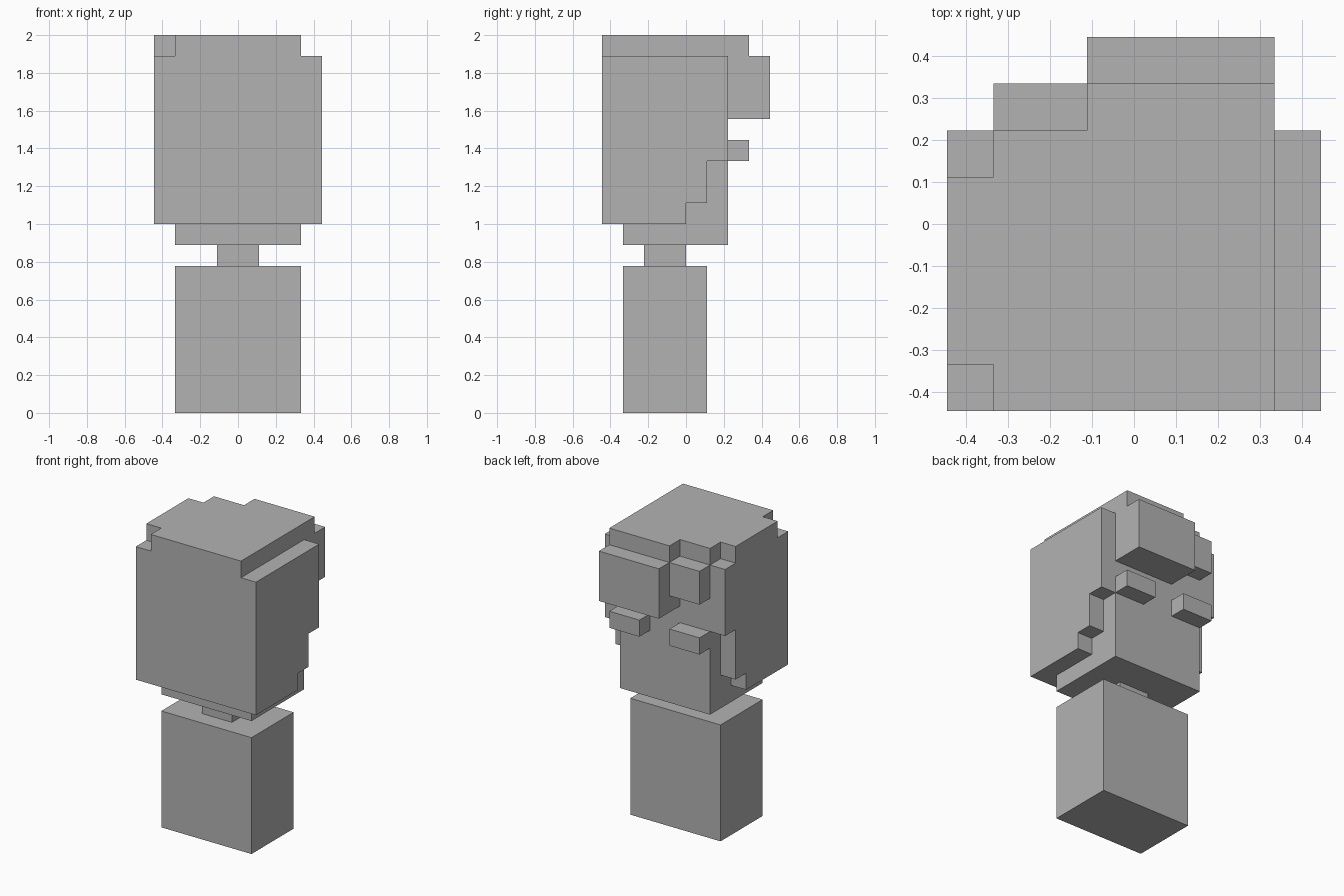
import bpy
import bmesh
from mathutils import Vector

old = bpy.data.objects.get("Cube")
if old:
    bpy.data.objects.remove(old, do_unlink=True)

U = 1 / 9  # one block of the grid

GREY = (0.45, 0.45, 0.45, 1)
grey = bpy.data.materials.new("plain grey")
grey.use_nodes = True
grey.diffuse_color = GREY
grey.node_tree.nodes["Principled BSDF"].inputs["Base Color"].default_value = GREY


def prism(name, axis, outline, low, high):
    """Extrude a flat outline along x or z, from low to high in blocks."""
    bm = bmesh.new()
    if axis == "x":
        points = [Vector((low, a, b)) for a, b in outline]
        step = Vector((high - low, 0, 0))
    else:
        points = [Vector((a, b, low)) for a, b in outline]
        step = Vector((0, 0, high - low))
    face = bm.faces.new([bm.verts.new(p * U) for p in points])
    new = bmesh.ops.extrude_face_region(bm, geom=[face], use_keep_orig=True)["geom"]
    moved = [v for v in new if isinstance(v, bmesh.types.BMVert)]
    bmesh.ops.translate(bm, verts=moved, vec=step * U)
    bmesh.ops.recalc_face_normals(bm, faces=bm.faces)
    mesh = bpy.data.meshes.new(name)
    bm.to_mesh(mesh)
    bm.free()
    mesh.materials.append(grey)
    obj = bpy.data.objects.new(name, mesh)
    bpy.context.collection.objects.link(obj)
    return obj


def box(name, x, y, z):
    corners = [(x[0], y[0]), (x[1], y[0]), (x[1], y[1]), (x[0], y[1])]
    return prism(name, "z", corners, *z)


# Body, neck and head
box("body", (-3, 3), (-3, 1), (0, 7))
box("neck", (-1, 1), (-2, 0), (7, 8))
box("head", (-3, 3), (-3, 2), (8, 17))

# Small blocks on the face
for side, x in (("left", (1, 3)), ("right", (-3, -1))):
    box(side + "_face_block", x, (2, 3), (12, 13))

# Hair: back sheet and crown
box("hair_back", (-3, 3), (-4, -3), (9, 17))
prism("hair_crown", "z",
      [(-3, -4), (3, -4), (3, 3), (-1, 3), (-1, 2), (-3, 2)], 17, 18)

# Hair: stepped side panels, the right one with a raised top
steps = [(-4, 9), (0, 9), (0, 10), (1, 10)]
prism("hair_left_side", "x",
      steps + [(1, 12), (2, 12), (2, 17), (-4, 17)], 3, 4)
prism("hair_right_side", "x",
      steps + [(1, 13), (2, 13), (2, 17), (1, 17), (1, 18),
               (-3, 18), (-3, 17), (-4, 17)], -4, -3)

# Hair: fringe over the face
box("fringe_large", (-1, 3), (2, 4), (14, 17))
box("fringe_small", (-3, -1), (2, 3), (15, 17))
